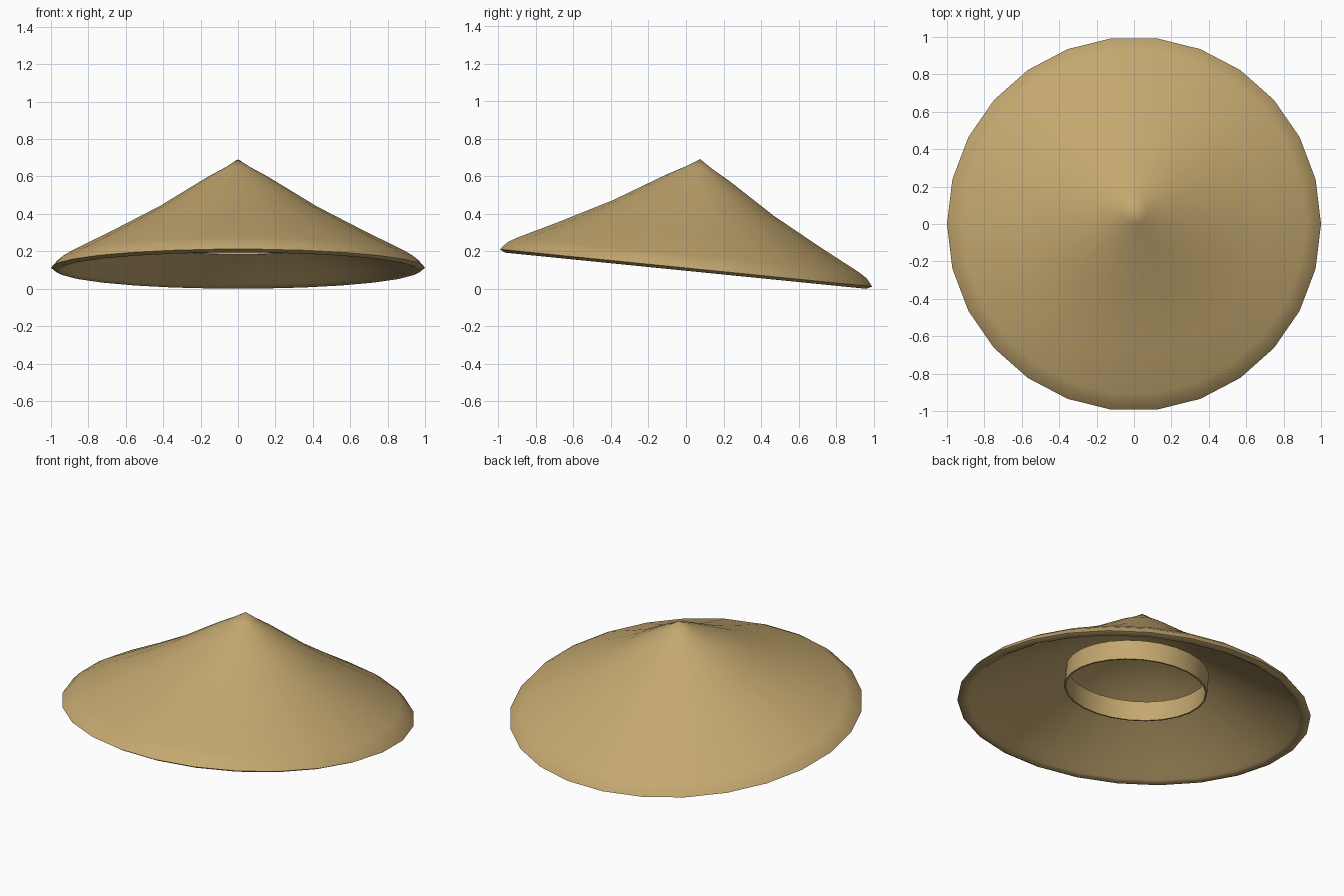
import bpy
import bmesh
import math

if "Cube" in bpy.data.objects:
    bpy.data.objects.remove(bpy.data.objects["Cube"])

SIDES = 26
TILT = 0.1        # the hat leans backwards
RIM_HEIGHT = 0.112

straw = bpy.data.materials.new("tan straw")
straw.diffuse_color = (0.55, 0.39, 0.16, 1)
straw.use_nodes = True
straw.node_tree.nodes["Principled BSDF"].inputs["Base Color"].default_value = straw.diffuse_color


def place(radius, height, angle):
    """Point on the leaning hat, from its own radius, height and angle."""
    x = radius * math.cos(angle)
    y = radius * math.sin(angle)
    return (x, y + 0.13 * height, RIM_HEIGHT + height - TILT * y)


def lathe(name, profile, closed=False):
    """Spin a profile of (radius, height) points around the leaning axis."""
    bm = bmesh.new()
    rings = []
    for r, h in profile:
        if r == 0:
            rings.append([bm.verts.new(place(0, h, 0))] * SIDES)
        else:
            rings.append([bm.verts.new(place(r, h, 2 * math.pi * i / SIDES))
                          for i in range(SIDES)])
    pairs = list(zip(rings, rings[1:]))
    if closed:
        pairs.append((rings[-1], rings[0]))
    for a, b in pairs:
        for i in range(SIDES):
            j = (i + 1) % SIDES
            corners = list(dict.fromkeys((a[i], b[i], b[j], a[j])))
            bm.faces.new(corners)
    bmesh.ops.recalc_face_normals(bm, faces=bm.faces)
    mesh = bpy.data.meshes.new(name)
    bm.to_mesh(mesh)
    bm.free()
    mesh.materials.append(straw)
    obj = bpy.data.objects.new(name, mesh)
    bpy.context.collection.objects.link(obj)
    return obj


def smooth(obj, degrees):
    bpy.ops.object.select_all(action='DESELECT')
    obj.select_set(True)
    bpy.context.view_layer.objects.active = obj
    bpy.ops.object.shade_smooth_by_angle(angle=math.radians(degrees))


# Conical hat shell: outer slope, rounded rim, then the hollow underside
hat = lathe("hat_cone", [
    (0, 0.58), (0.07, 0.535), (0.165, 0.483), (0.43, 0.32), (0.7, 0.178),
    (0.92, 0.068), (0.965, 0.04), (1.0, 0.0), (0.97, -0.015),
    (0.94, 0.0), (0.9, 0.04), (0.42, 0.285), (0, 0.54)])
smooth(hat, 80)

# Head band hanging inside the hat
band = lathe("head_band", [
    (0.405, 0.11), (0.405, 0.225), (0.395, 0.225), (0.395, 0.11)], closed=True)
smooth(band, 40)
